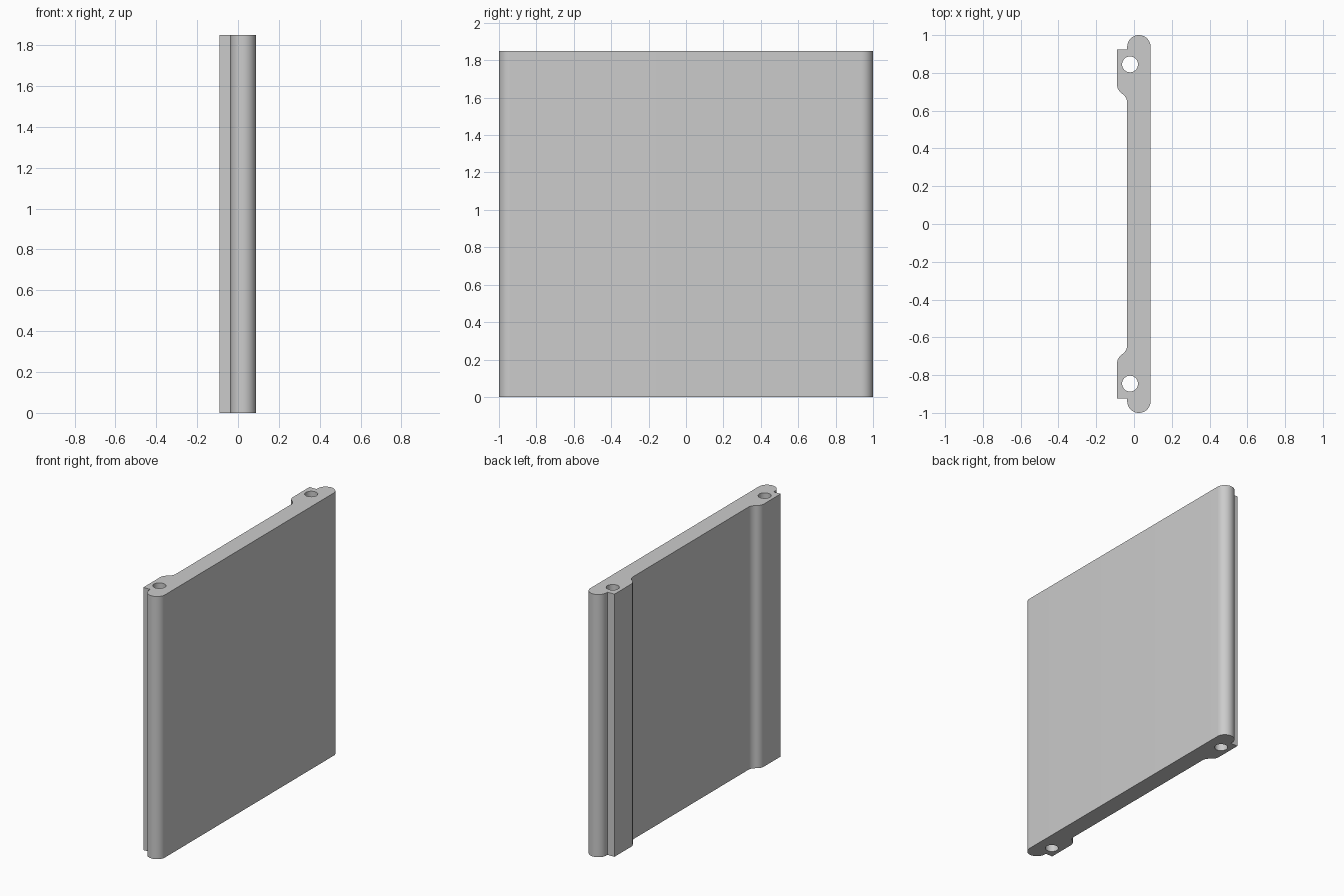
import bpy
import bmesh
from math import sin, cos, asin, pi, radians

cube = bpy.data.objects.get("Cube")
if cube:
    bpy.data.objects.remove(cube)

HEIGHT = 1.85
FRONT, BACK, BOSS = 0.088, -0.036, -0.09      # x of the plate faces and the thick edge
STEP_END, BOSS_START, BOSS_END = 0.64, 0.74, 0.925
HOLE_X, HOLE_Y, HOLE_R = -0.021, 0.845, 0.042


def arc(cx, cy, r, a0, a1, n):
    return [(cx + r * cos(a0 + (a1 - a0) * i / n),
             cy + r * sin(a0 + (a1 - a0) * i / n)) for i in range(n + 1)]


# Half outline: round edge, notch, thick boss, then a smooth S step to the thin plate
cap_r = (FRONT - BACK) / 2
half = arc((FRONT + BACK) / 2, 1 - cap_r, cap_r, 0, pi, 24)
half += [(BACK, BOSS_END), (BOSS, BOSS_END)]
dx, dy = BACK - BOSS, BOSS_START - STEP_END
r = (dx * dx + dy * dy) / (4 * dx)
bend = asin(dy / 2 / r)
half += arc(BOSS + r, BOSS_START, r, pi, pi + bend, 8)
half += arc(BACK - r, STEP_END, r, bend, 0, 8)[1:]
outline = half + [(x, -y) for x, y in reversed(half)]
holes = [arc(HOLE_X, s * HOLE_Y, HOLE_R, 0, 2 * pi, 32)[:-1] for s in (1, -1)]

# Fill the cross-section around the holes and extrude it upwards
bm = bmesh.new()
for loop in [outline] + holes:
    verts = [bm.verts.new((x, y, 0)) for x, y in loop]
    for a, b in zip(verts, verts[1:] + verts[:1]):
        bm.edges.new((a, b))
bmesh.ops.triangle_fill(bm, edges=bm.edges[:], use_beauty=True, normal=(0, 0, 1))
top = bmesh.ops.extrude_face_region(bm, geom=bm.faces[:], use_keep_orig=True)
bmesh.ops.translate(bm, vec=(0, 0, HEIGHT),
                    verts=[g for g in top["geom"] if isinstance(g, bmesh.types.BMVert)])
bmesh.ops.recalc_face_normals(bm, faces=bm.faces[:])
mesh = bpy.data.meshes.new("panel")
bm.to_mesh(mesh)
bm.free()

panel = bpy.data.objects.new("panel", mesh)
bpy.context.collection.objects.link(panel)

# Plain grey finish
grey = bpy.data.materials.new("grey")
grey.use_nodes = True
colour = (0.6, 0.6, 0.6, 1)
grey.diffuse_color = colour
grey.node_tree.nodes["Principled BSDF"].inputs["Base Color"].default_value = colour
mesh.materials.append(grey)

bpy.ops.object.select_all(action="DESELECT")
panel.select_set(True)
bpy.context.view_layer.objects.active = panel
bpy.ops.object.shade_smooth_by_angle(angle=radians(30))
